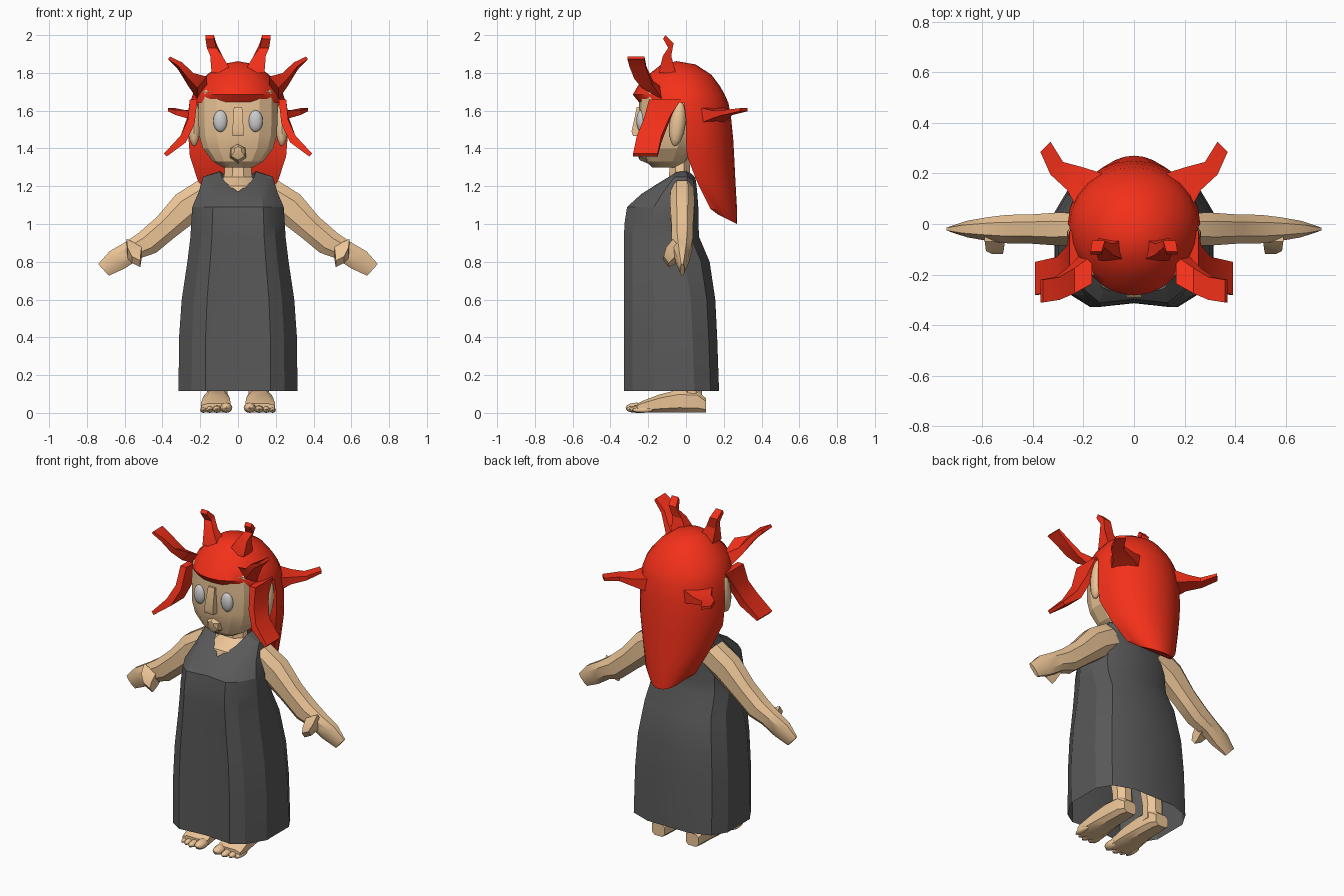
import bpy, bmesh, math
from mathutils import Vector as V


def material(name, rgb):
    m = bpy.data.materials.new(name)
    m.diffuse_color = (*rgb, 1)
    return m


SKIN = material("skin", (0.84, 0.56, 0.31))
RED = material("hair_red", (0.9, 0.03, 0.01))
DARK = material("dress_dark", (0.1, 0.1, 0.1))


def finish(name, bm, mat, mirror=False, angle=30):
    bmesh.ops.remove_doubles(bm, verts=bm.verts, dist=1e-4)
    bmesh.ops.recalc_face_normals(bm, faces=bm.faces)
    me = bpy.data.meshes.new(name)
    bm.to_mesh(me)
    bm.free()
    ob = bpy.data.objects.new(name, me)
    bpy.context.collection.objects.link(ob)
    if mat:
        me.materials.append(mat)
    if mirror:
        ob.modifiers.new("mirror", 'MIRROR')
    bpy.ops.object.select_all(action='DESELECT')
    bpy.context.view_layer.objects.active = ob
    ob.select_set(True)
    bpy.ops.object.shade_smooth_by_angle(angle=math.radians(angle))
    return ob


def loft(name, rings, mat, mirror=False, caps=True, closed=True, angle=30):
    bm = bmesh.new()
    vs = [[bm.verts.new(p) for p in r] for r in rings]
    n = len(vs[0])
    for a, b in zip(vs, vs[1:]):
        for i in range(n if closed else n - 1):
            j = (i + 1) % n
            bm.faces.new((a[i], a[j], b[j], b[i]))
    if caps:
        bm.faces.new(vs[0])
        bm.faces.new(vs[-1])
    return finish(name, bm, mat, mirror, angle)


def oval(c, u, v, n=8, power=1.0):
    c, u, v = V(c), V(u), V(v)
    out = []
    for i in range(n):
        a = 2 * math.pi * (i + 0.5) / n
        s, t = math.cos(a), math.sin(a)
        out.append(c + u * math.copysign(abs(s) ** power, s) + v * math.copysign(abs(t) ** power, t))
    return out


def strip(c, u, v):
    c, u, v = V(c), V(u), V(v)
    return [c + u + v, c - u + v, c - u - v, c + u - v]


def ball(name, c, r, mat, seg=12, rows=8, tilt=0, mirror=True):
    bm = bmesh.new()
    bmesh.ops.create_uvsphere(bm, u_segments=seg, v_segments=rows, radius=1)
    bmesh.ops.scale(bm, vec=r, verts=bm.verts)
    for v in bm.verts:
        y, z = v.co.y, v.co.z
        v.co.y = y * math.cos(tilt) - z * math.sin(tilt)
        v.co.z = y * math.sin(tilt) + z * math.cos(tilt)
        v.co += V(c)
    return finish(name, bm, mat, mirror, 40)


# Dress: half cross-sections, mirrored, open at hem and neck
def dress_ring(z, X, yf, yb):
    return [(0, yf + .015, z), (.55 * X, yf, z), (.78 * X, yf + .045, z), (X, -.17, z),
            (X, yb - .13, z), (.84 * X, yb - .045, z), (.45 * X, yb, z), (0, yb, z)]


rings = [dress_ring(*r) for r in [
    (.115, .315, -.328, .175), (.4, .312, -.328, .165), (.6, .298, -.328, .155), (.8, .268, -.328, .125),
    (.93, .252, -.328, .07), (1.0, .248, -.326, .065), (1.09, .242, -.312, .065)]]
rings.append([(0, -.235, 1.155), (.12, -.235, 1.16), (.165, -.19, 1.17), (.208, -.12, 1.17),
              (.208, -.02, 1.17), (.17, .04, 1.16), (.09, .06, 1.16), (0, .06, 1.16)])
rings.append([(0, -.21, 1.165), (.11, -.17, 1.2), (.15, -.1, 1.235), (.185, -.06, 1.25),
              (.185, .01, 1.25), (.14, .04, 1.23), (.08, .055, 1.21), (0, .055, 1.21)])
rings.append([(0, -.2, 1.17), (.07, -.13, 1.225), (.085, -.09, 1.25), (.095, -.05, 1.275),
              (.095, 0, 1.28), (.075, .03, 1.265), (.04, .045, 1.25), (0, .05, 1.245)])
loft("dress", rings, DARK, True, caps=False, closed=False, angle=25)

# Neck and chest
loft("neck", [oval((0, y, z), (x, 0, 0), (0, h, 0)) for z, x, y, h in [
    (1.1, .13, -.09, .12), (1.2, .11, -.08, .1), (1.25, .08, -.035, .06), (1.38, .07, -.03, .055)]], SKIN)

# Head
loft("head", [oval((0, (f + b) / 2, z), (x, 0, 0), (0, (b - f) / 2, 0), 14, .75) for z, x, f, b in [
    (1.30, .08, -.18, -.04), (1.33, .135, -.21, 0), (1.4, .19, -.235, .05), (1.47, .21, -.25, .1),
    (1.6, .215, -.25, .12), (1.7, .21, -.25, .14), (1.78, .15, -.16, .1)]], SKIN, angle=20)

# Nose and mouth
loft("nose", [strip((0, -.245, z), (x, 0, 0), (0, d, 0)) for z, x, d in [
    (1.465, .03, .035), (1.49, .03, .043), (1.62, .022, .015)]], SKIN)
loft("mouth", [oval((0, y, z), (x, 0, 0), (0, 0, h), 6) for y, z, x, h in [
    (-.19, 1.375, .055, .06), (-.245, 1.38, .042, .042), (-.262, 1.395, .02, .015)]], SKIN)

# Eyes and ears
ball("eyes", (.093, -.238, 1.545), (.038, .025, .058), None, 16, 10)
ball("ears", (.232, -.045, 1.53), (.035, .042, .12), SKIN, 10, 8, -.12)

# Arms and thumbs
loft("arms", [oval((x, -.02, z), (.67 * h, 0, .74 * h), (0, d, 0), 8, .85) for x, z, h, d in [
    (.15, 1.16, .1, .065), (.27, 1.09, .095, .07), (.38, .985, .077, .062), (.48, .9, .075, .06),
    (.56, .86, .062, .05), (.64, .81, .065, .035), (.712, .757, .045, .012)]], SKIN, True, angle=25)
loft("thumbs", [strip(c, (w, 0, w * .5), (0, w * .6, -w * .8)) for c, w in [
    ((.55, -.045, .87), .04), ((.55, -.085, .83), .035), ((.54, -.105, .80), .022)]], SKIN, True)

# Legs, feet and toes
loft("legs", [oval((.11, y, z), (r, 0, 0), (0, r, 0)) for z, y, r in [
    (.06, .03, .06), (.15, .03, .058), (.4, .0, .075), (.9, -.04, .1)]], SKIN, True)
loft("feet", [oval((x, y, h / 2), (w, 0, 0), (0, 0, h / 2), 8, .6) for y, x, w, h in [
    (.105, .115, .045, .08), (.06, .115, .06, .12), (-.04, .115, .065, .125), (-.14, .115, .075, .1),
    (-.23, .118, .083, .065), (-.26, .118, .08, .05)]], SKIN, True)
for i, (x, y, r) in enumerate([(.062, -.262, .032), (.112, -.26, .023), (.15, -.245, .021), (.183, -.23, .018)]):
    ball(f"toe_{i + 1}", (x, y, r * .85), (r, .058, r * .85), SKIN, 8, 6)

# Hair: domed cap with fringe, long tapering back, closed underside
rows = [(1.862, 0, -.05, -.05, -.05), (1.845, .09, -.045, -.13, .05), (1.79, .165, -.03, -.2, .135),
        (1.73, .215, -.02, -.255, .18), (1.685, .24, -.01, -.282, .205), (1.64, .255, -.01, -.245, .225),
        (1.55, .262, 0, 0, .24), (1.45, .262, 0, 0, .25), (1.36, .255, .005, 0, .255),
        (1.22, .21, .06, 0, .262), (1.08, .155, .13, 0, .27), (1.0, .1, .17, 0, .27)]
bm = bmesh.new()
grid = []
for k, (z, X, y0, yf, yb) in enumerate(rows):
    line = []
    for deg in range(0, 181, 15):
        s, c = math.sin(math.radians(deg)), math.cos(math.radians(deg))
        y = y0 - c * ((y0 - yf) if c > 0 else (yb - y0))
        dz = .05 * (1 + c) if k == len(rows) - 1 else 0
        line.append(bm.verts.new((X * s, y, z + dz)))
    grid.append(line)
mid = [bm.verts.new((0, r[2], r[0])) for r in rows]
mid[-1].co.z += .05
for k in range(len(rows) - 1):
    a, b = grid[k], grid[k + 1]
    for j in range(0 if k < 5 else 6, 12):
        bm.faces.new((a[j], a[j + 1], b[j + 1], b[j]))
    if k >= 5:
        bm.faces.new((a[6], b[6], mid[k + 1], mid[k]))
bm.faces.new([mid[-1]] + grid[-1][6:])
for v in [v for v in bm.verts if not v.link_faces]:
    bm.verts.remove(v)
finish("hair", bm, RED, True, 35)

# Flared locks: stations of centre, half width, half thickness
locks = {
    "top_locks": [((.085, -.1, 1.8), (.055, 0, 0), (0, .045, 0)), ((.115, -.1, 1.89), (.032, 0, 0), (0, .022, 0)),
                  ((.14, -.08, 1.945), (.025, 0, 0), (0, .014, .012)), ((.15, -.115, 1.99), (.022, 0, 0), (0, .006, .01))],
    "brow_locks": [((.19, -.18, 1.72), (0, .055, -.03), (.025, 0, -.03)), ((.25, -.225, 1.765), (0, .05, -.02), (.014, 0, -.014)),
                   ((.305, -.255, 1.835), (0, .045, -.01), (.01, 0, -.01)), ((.365, -.265, 1.88), (0, .045, 0), (.005, 0, -.007))],
    "side_locks": [((.235, -.11, 1.66), (0, .085, 0), (.02, 0, 0)), ((.248, -.155, 1.55), (0, .07, .01), (.018, 0, .01)),
                   ((.29, -.195, 1.45), (0, .065, 0), (.014, 0, .018)), ((.385, -.215, 1.365), (0, .065, 0), (.007, 0, .008))],
    "back_locks": [((.18, .14, 1.575), (.055, -.06, 0), (0, 0, .04)), ((.235, .18, 1.58), (.03, -.045, 0), (0, 0, .022)),
                   ((.305, .22, 1.59), (.025, -.025, 0), (0, 0, .013)), ((.35, .305, 1.605), (.02, -.02, 0), (0, 0, .008))],
}
for name, st in locks.items():
    loft(name, [strip(*s) for s in st], RED, True, angle=20)
